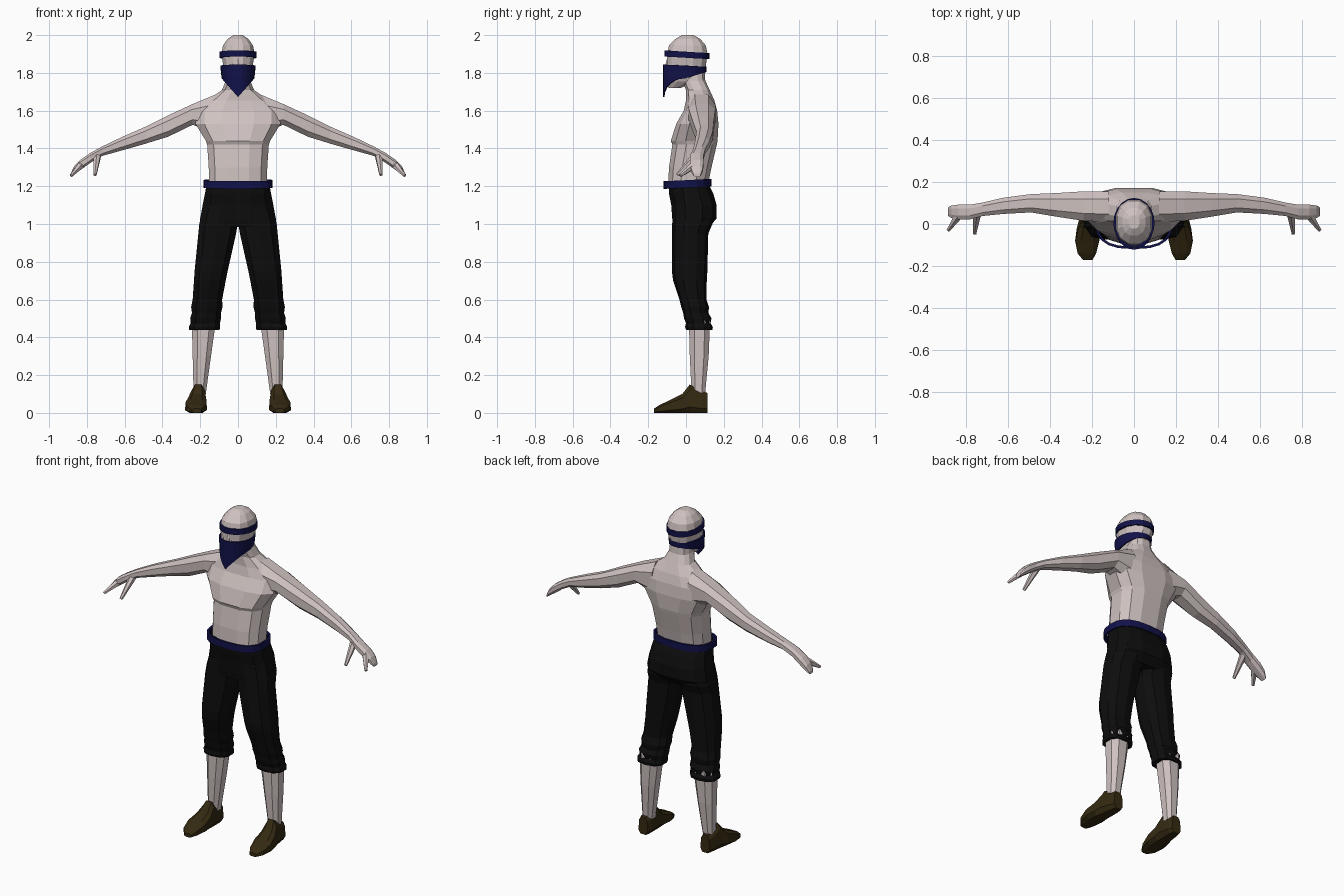
import bpy, bmesh, math
from mathutils import Vector

if "Cube" in bpy.data.objects:
    bpy.data.objects.remove(bpy.data.objects["Cube"])


def material(name, rgb):
    m = bpy.data.materials.new(name)
    m.diffuse_color = (*rgb, 1)
    m.use_nodes = True
    m.node_tree.nodes["Principled BSDF"].inputs["Base Color"].default_value = m.diffuse_color
    return m


SKIN = material("pale_skin", (0.62, 0.54, 0.53))
NAVY = material("navy_cloth", (0.006, 0.006, 0.07))
BLACK = material("black_cloth", (0.004, 0.004, 0.004))
BROWN = material("brown_leather", (0.035, 0.023, 0.006))


def finish(name, bm, mat, mirror=False):
    bmesh.ops.recalc_face_normals(bm, faces=bm.faces)
    me = bpy.data.meshes.new(name)
    bm.to_mesh(me)
    bm.free()
    me.materials.append(mat)
    ob = bpy.data.objects.new(name, me)
    bpy.context.collection.objects.link(ob)
    if mirror:
        ob.modifiers.new("mirror", 'MIRROR').use_mirror_merge = False
    return ob


def bridge(bm, rings):
    n = len(rings[0])
    for a, b in zip(rings, rings[1:]):
        for i in range(n):
            j = (i + 1) % n
            bm.faces.new((a[i], a[j], b[j], b[i]))


def loft(name, axis, sections, mat, n=8, p=0.8, mirror=False):
    """Skin rings along an axis; section = (position, u0, u1, v0, v1)."""
    bm = bmesh.new()
    u, v = [k for k in range(3) if k != axis]
    angles = [(i + 0.5) * math.tau / n for i in range(n)]
    soft = lambda t: math.copysign(abs(t) ** p, t) if abs(t) > 1e-6 else 0
    cs = [soft(math.cos(a)) for a in angles]
    sn = [soft(math.sin(a)) for a in angles]
    mc, ms = max(cs), max(sn)
    rings = []
    for pos, u0, u1, v0, v1 in sections:
        ring = []
        for c, s in zip(cs, sn):
            co = Vector()
            co[axis] = pos
            co[u] = (u0 + u1) / 2 + (u1 - u0) / 2 * c / mc
            co[v] = (v0 + v1) / 2 + (v1 - v0) / 2 * s / ms
            ring.append(bm.verts.new(co))
        rings.append(ring)
    bridge(bm, rings)
    bm.faces.new(rings[0])
    bm.faces.new(rings[-1])
    return finish(name, bm, mat, mirror)


def body(rows):
    """Symmetric rows (z, half width, front, back) to loft sections."""
    return [(z, -w, w, f, b) for z, w, f, b in rows]


def band(name, rx, y0, y1, top, bottom, mat, n=20, thick=0.012, taper=1.0, p=1.0):
    """Cloth strip around the body; top and bottom are height rules of x, y."""
    bm = bmesh.new()
    rows = [[], []]
    for i in range(n):
        a = i * math.tau / n
        s, c = math.sin(a), math.cos(a)
        x = rx * math.copysign(abs(s) ** p, s)
        y = (y0 + y1) / 2 - (y1 - y0) / 2 * math.copysign(abs(c) ** p, c)
        rows[0].append(bm.verts.new((x * taper, y, bottom(x, y))))
        rows[1].append(bm.verts.new((x, y, top(x, y))))
    bridge(bm, rows)
    ob = finish(name, bm, mat)
    m = ob.modifiers.new("thickness", 'SOLIDIFY')
    m.thickness, m.offset = thick, 0
    return ob


# Torso and neck
loft("torso", 2, body([
    (1.20, .153, -.095, .115), (1.30, .155, -.09, .135), (1.42, .163, -.072, .163),
    (1.44, .17, -.08, .167), (1.53, .225, -.052, .172), (1.60, .225, -.012, .165),
    (1.655, .16, .0, .15), (1.71, .085, .0, .125), (1.76, .064, -.02, .102),
    (1.82, .06, -.03, .098)]), SKIN, n=12, p=.75)

# Head and nose
loft("head", 2, body([
    (1.72, .03, -.092, -.03), (1.755, .058, -.1, .06), (1.80, .073, -.103, .1),
    (1.85, .08, -.1, .107), (1.90, .088, -.1, .114), (1.945, .08, -.09, .105),
    (1.98, .055, -.055, .075), (2.0, .025, -.022, .04)]), SKIN, n=12, p=.85)
loft("nose", 2, body([
    (1.79, .018, -.118, -.08), (1.81, .016, -.116, -.08), (1.88, .008, -.1, -.08)]), SKIN, n=6)

# Arms, running out from the shoulders into mitten hands
loft("arm", 0, [
    (.12, .01, .155, 1.48, 1.685), (.24, .015, .155, 1.525, 1.635),
    (.37, .035, .147, 1.462, 1.575), (.49, .055, .142, 1.425, 1.515),
    (.62, .048, .125, 1.388, 1.458), (.72, .038, .102, 1.36, 1.41),
    (.78, .022, .092, 1.325, 1.377), (.835, .022, .092, 1.285, 1.34),
    (.868, .028, .088, 1.262, 1.305), (.885, .04, .078, 1.25, 1.268)], SKIN, mirror=True)


def finger(name, a, b, r):
    """Tapered finger from base a to tip b."""
    a, b = Vector(a), Vector(b)
    bm = bmesh.new()
    d = b - a
    bmesh.ops.create_cone(bm, cap_ends=True, segments=6, radius1=r, radius2=r * .4, depth=d.length)
    q = d.to_track_quat('Z', 'Y')
    for v in bm.verts:
        v.co = q @ v.co + (a + b) / 2
    finish(name, bm, SKIN, mirror=True)


finger("thumb", (.745, .055, 1.365), (.757, -.045, 1.26), .022)
finger("index_finger", (.83, .045, 1.315), (.883, -.03, 1.256), .022)

# Trousers: hips and two cropped legs with creased cuffs
loft("trouser_hips", 2, body([
    (1.22, .165, -.093, .115), (1.16, .175, -.09, .145), (1.10, .187, -.078, .162),
    (1.03, .2, -.073, .162), (.985, .2, -.065, .125)]), BLACK, n=12, p=.75)
loft("trouser_leg", 2, [
    (1.08, .0, .185, -.07, .15), (1.0, .002, .205, -.073, .14), (.95, .01, .21, -.073, .118),
    (.75, .055, .23, -.075, .113), (.70, .065, .233, -.068, .11), (.60, .084, .24, -.035, .108),
    (.56, .082, .248, -.025, .122), (.53, .09, .244, -.015, .118), (.50, .09, .253, -.01, .135),
    (.475, .095, .25, .0, .13), (.455, .094, .26, -.005, .142), (.44, .098, .26, .0, .14)],
    BLACK, n=10, mirror=True)

# Lower legs and shoes
loft("lower_leg", 2, [
    (.50, .115, .245, .015, .128), (.30, .143, .24, .02, .12),
    (.09, .172, .235, .03, .1)], SKIN, mirror=True)
shoe = loft("shoe", 1, [
    (.115, .178, .24, 0, .105), (.085, .168, .25, 0, .115), (.02, .165, .262, 0, .15),
    (-.02, .164, .272, 0, .1), (-.08, .165, .28, 0, .07), (-.14, .18, .268, 0, .042),
    (-.17, .197, .243, 0, .022)], BROWN, p=.6, mirror=True)
for v in shoe.data.vertices:  # narrow the ankle opening
    if v.co.z > .05:
        v.co.x += (.205 - v.co.x) * min(1, (v.co.z - .05) * 4)

# Cloth bands: belt, headband and pointed face scarf
band("belt", .177, -.113, .128, lambda x, y: 1.232 + .05 * y,
     lambda x, y: 1.192 + .05 * y, NAVY, p=.75)
band("headband", .092, -.108, .118, lambda x, y: 1.912 - .06 * y,
     lambda x, y: 1.88 - .06 * y, NAVY)
band("face_scarf", .09, -.118, .105, lambda x, y: 1.838 - .05 * y,
     lambda x, y: 1.672 + 1.1 * abs(x) if y < -.01 else 1.77 + .3 * (y + .01),
     NAVY, n=24, thick=.008, taper=.92)
